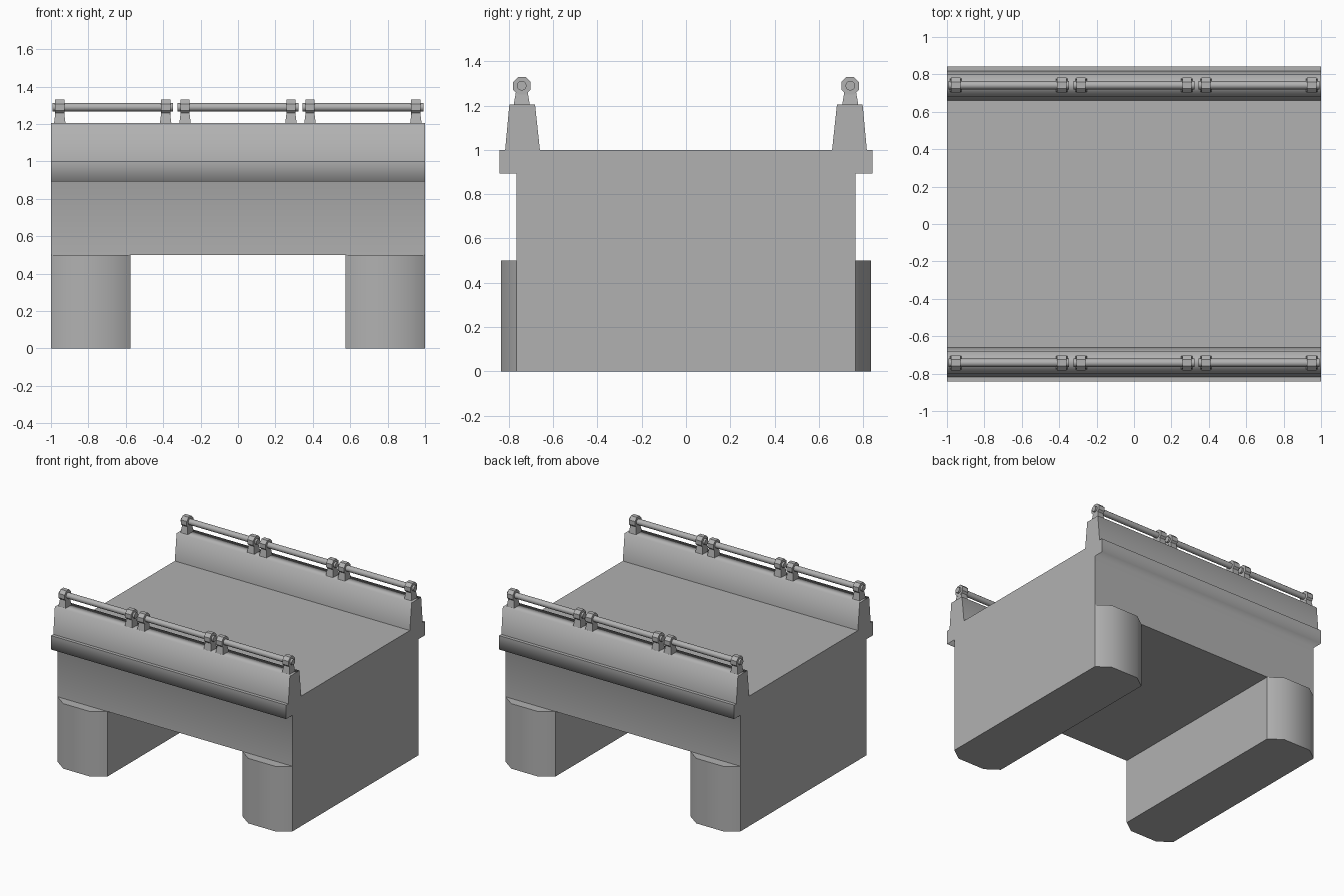
import bpy, bmesh, math
from mathutils import Matrix

if "Cube" in bpy.data.objects:
    bpy.data.objects.remove(bpy.data.objects["Cube"])

stone = bpy.data.materials.new("dark_grey")
stone.diffuse_color = (0.44, 0.44, 0.44, 1)
stone.use_nodes = True
stone.node_tree.nodes["Principled BSDF"].inputs["Base Color"].default_value = stone.diffuse_color


def finish(name, bm, smooth=None):
    bmesh.ops.recalc_face_normals(bm, faces=bm.faces)
    mesh = bpy.data.meshes.new(name)
    bm.to_mesh(mesh)
    bm.free()
    mesh.materials.append(stone)
    ob = bpy.data.objects.new(name, mesh)
    bpy.context.collection.objects.link(ob)
    if smooth:
        bpy.ops.object.select_all(action='DESELECT')
        ob.select_set(True)
        bpy.context.view_layer.objects.active = ob
        bpy.ops.object.shade_smooth_by_angle(angle=math.radians(smooth))
    return ob


def extrude(name, start, offset, smooth=None):
    bm = bmesh.new()
    face = bm.faces.new([bm.verts.new(p) for p in start])
    new = bmesh.ops.extrude_face_region(bm, geom=[face], use_keep_orig=True)["geom"]
    bmesh.ops.translate(bm, vec=offset, verts=[v for v in new if isinstance(v, bmesh.types.BMVert)])
    return finish(name, bm, smooth)


def cylinder(bm, sides, radius, length, centre, turn=0.0):
    m = Matrix.Translation(centre) @ Matrix.Rotation(math.pi / 2, 4, 'Y') @ Matrix.Rotation(turn, 4, 'Z')
    bmesh.ops.create_cone(bm, cap_ends=True, segments=sides, radius1=radius, radius2=radius,
                          depth=length, matrix=m)


# Deck with stepped coping and tapered parapets, one cross-section along x
half = [(0.765, 0.5), (0.765, 0.893), (0.843, 0.893), (0.843, 1.0), (0.817, 1.0),
        (0.798, 1.205), (0.682, 1.205), (0.66, 1.0)]
section = half + [(-y, z) for y, z in reversed(half)]
deck = extrude("deck_and_parapets", [(-1, y, z) for y, z in section], (2, 0, 0))

# Soft shading over the coping underside and parapet tops, crisp elsewhere
mesh = deck.data
mesh.shade_smooth()
sharp = mesh.attributes.new("sharp_edge", 'BOOLEAN', 'EDGE')
for e in mesh.edges:
    a, b = (mesh.vertices[i].co for i in e.vertices)
    runs_along = abs(a.x - b.x) > 1
    soft = any(abs(a.z - z) < 0.001 for z in (0.893, 1.205))
    sharp.data[e.index].value = not (runs_along and soft)
weights = deck.modifiers.new("area_normals", 'WEIGHTED_NORMAL')
weights.mode = 'FACE_AREA'
weights.keep_sharp = True

# Piers with chamfered noses front and back
for side, label in ((-1, "left"), (1, "right")):
    nose = [(-0.2125, 0.765), (-0.115, 0.835), (0.115, 0.835), (0.2125, 0.765)]
    plan = nose + [(x, -y) for x, y in reversed(nose)]
    extrude(label + "_pier", [(x + side * 0.7875, y, 0) for x, y in plan], (0, 0, 0.5), 40)

# Railings: three pipe lengths per side, each held by two posts
RAIL_Y, RAIL_Z = 0.742, 1.29
for side, label in ((-1, "front"), (1, "back")):
    y = side * RAIL_Y
    for i, cx in enumerate((-0.67, 0, 0.668)):
        bm = bmesh.new()
        cylinder(bm, 12, 0.022, 0.645, (cx, y, RAIL_Z))
        finish(f"{label}_rail_pipe_{i + 1}", bm, 40)

        # Tapered stem and octagonal collar
        bm = bmesh.new()
        for px in (cx - 0.283, cx + 0.283):
            stem = bmesh.ops.create_cube(bm, size=1)["verts"]
            for v in stem:
                top = v.co.z > 0
                v.co.x = px + math.copysign(0.023 if top else 0.031, v.co.x)
                v.co.y = y + math.copysign(0.026 if top else 0.037, v.co.y)
                v.co.z = 1.265 if top else 1.2
            cylinder(bm, 8, 0.0433, 0.05, (px, y, RAIL_Z), math.pi / 8)
        finish(f"{label}_rail_posts_{i + 1}", bm)
